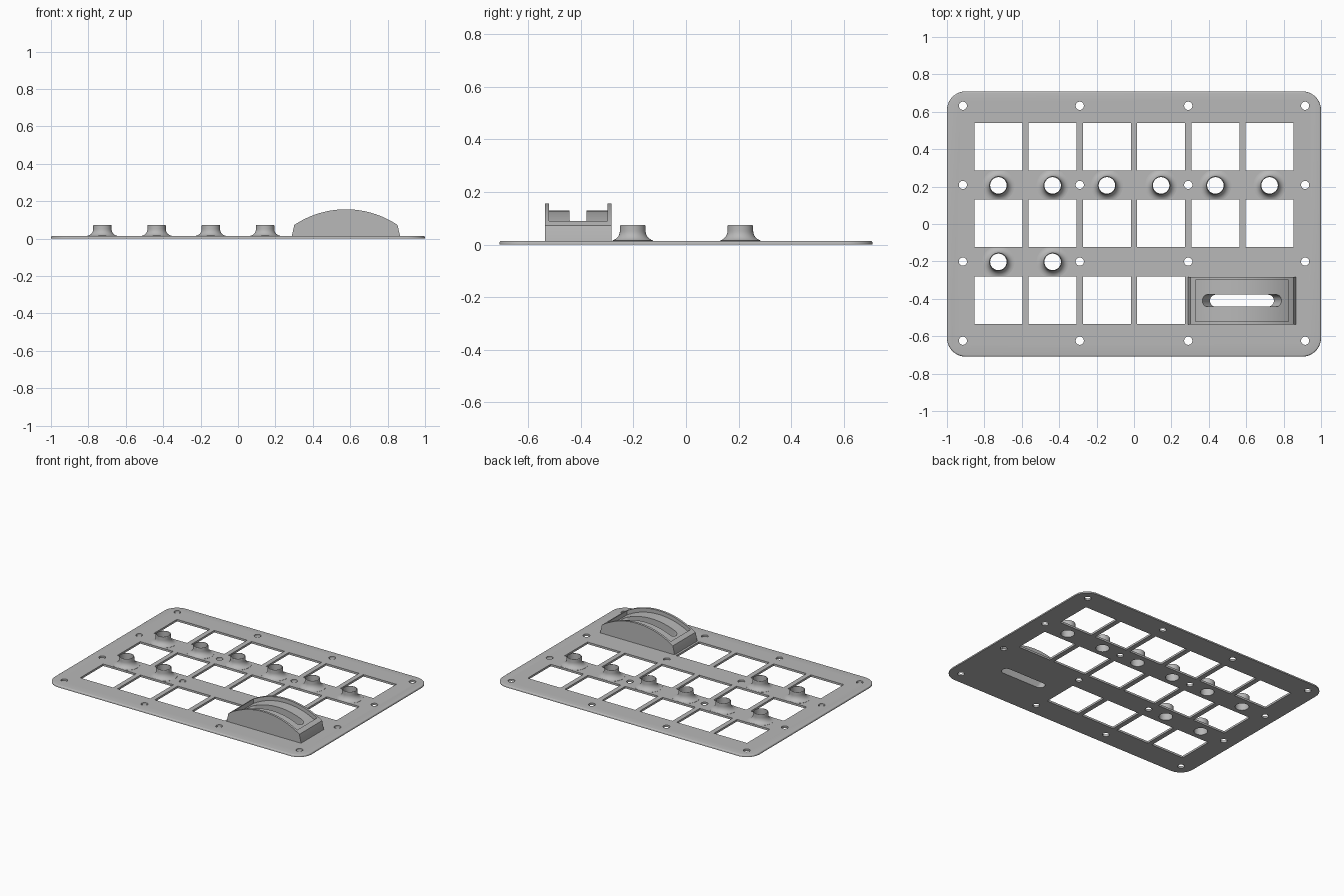
import bpy, bmesh
from math import sin, cos, pi, tan, radians, sqrt, asin

if "Cube" in bpy.data.objects:
    bpy.data.objects.remove(bpy.data.objects["Cube"], do_unlink=True)

grey = bpy.data.materials.new("light grey")
grey.use_nodes = True
colour = (0.48, 0.48, 0.48, 1)
grey.diffuse_color = colour
grey.node_tree.nodes["Principled BSDF"].inputs["Base Color"].default_value = colour


def make(name, bm):
    bmesh.ops.recalc_face_normals(bm, faces=bm.faces)
    mesh = bpy.data.meshes.new(name)
    bm.to_mesh(mesh)
    bm.free()
    mesh.materials.append(grey)
    ob = bpy.data.objects.new(name, mesh)
    bpy.context.collection.objects.link(ob)
    return ob


def loft(bm, rings):
    """Skin a stack of equal-sized point rings and cap both ends."""
    vs = [[bm.verts.new(p) for p in ring] for ring in rings]
    n = len(vs[0])
    for a, b in zip(vs, vs[1:]):
        for i in range(n):
            bm.faces.new((a[i], a[(i + 1) % n], b[(i + 1) % n], b[i]))
    bm.faces.new(vs[0][::-1])
    bm.faces.new(vs[-1])


def rounded(cx, cy, hx, hy, r, z, steps=12):
    """Outline of a rounded rectangle at height z."""
    pts = []
    for q, (sx, sy) in enumerate([(1, 1), (-1, 1), (-1, -1), (1, -1)]):
        for i in range(steps + 1):
            a = (q + i / steps) * pi / 2
            pts.append((cx + sx * (hx - r) + r * cos(a), cy + sy * (hy - r) + r * sin(a), z))
    return pts


def circle(cx, cy, r, z, n=32):
    return [(cx + r * cos(2 * pi * i / n), cy + r * sin(2 * pi * i / n), z) for i in range(n)]


def cut(ob, bm):
    """Subtract the cutter mesh from the object and discard the cutter."""
    cutter = make("cutter", bm)
    cutter.hide_render = True
    mod = ob.modifiers.new("cut", "BOOLEAN")
    mod.operation, mod.solver, mod.object = "DIFFERENCE", "EXACT", cutter
    dg = bpy.context.evaluated_depsgraph_get()
    mesh = bpy.data.meshes.new_from_object(ob.evaluated_get(dg))
    ob.modifiers.clear()
    ob.data = mesh
    bpy.data.objects.remove(cutter, do_unlink=True)


def smooth(ob):
    bpy.ops.object.select_all(action="DESELECT")
    ob.select_set(True)
    bpy.context.view_layer.objects.active = ob
    bpy.ops.object.shade_smooth_by_angle(angle=radians(30))


THICK = 0.014
COLUMNS = [-0.725 + 0.29 * i for i in range(6)]
HX, HY = 0.577, -0.41          # housing centre
ARC_Z, ARC_R = -0.34, 0.497    # centre height and radius of the housing arc
SLOPE = tan(radians(26.7))     # slot ends point at the arc centre
collars = [(x, 0.2065) for x in COLUMNS] + [(x, -0.2025) for x in COLUMNS[:2]]


def slot_cutter(bm):
    rings = []
    for z in (-0.02, 0.2):
        rings.append(rounded(HX, HY, SLOPE * (z - ARC_Z), 0.032, 0.0319, z))
    loft(bm, rings)


# Base plate with a rounded upper rim
bm = bmesh.new()
rings = [rounded(0, 0, 1, 0.709, 0.1, 0)]
for i in range(5):
    a = i / 4 * pi / 2
    inset = 0.008 * (1 - cos(a))
    rings.append(rounded(0, 0, 1 - inset, 0.709 - inset, 0.1 - inset, THICK - 0.008 + 0.008 * sin(a)))
loft(bm, rings)
plate = make("base_plate", bm)

# Windows, screw holes, collar holes and slot through the plate
bm = bmesh.new()
for row, y in enumerate((0.413, 0.004, -0.4075)):
    for x in COLUMNS[:4 if row == 2 else 6]:
        loft(bm, [[(x + sx * 0.128, y + sy * 0.1275, z) for sx, sy in
                   ((1, 1), (-1, 1), (-1, -1), (1, -1))] for z in (-0.1, 0.1)])
holes = [(x, y, 0.022) for x in (-0.915, -0.29, 0.29, 0.915) for y in (0.632, 0.209, -0.201, -0.624)]
for x, y, r in holes + [(x, y, 0.044) for x, y in collars]:
    loft(bm, [circle(x, y, r, -0.1), circle(x, y, r, 0.1)])
slot_cutter(bm)
cut(plate, bm)
smooth(plate)

# Flared collars, flattened where they meet the window edges
profile = [(0.044, 0.002), (0.044, 0.074), (0.047, 0.074), (0.049, 0.071), (0.049, 0.052)]
for i in range(1, 9):
    a = i / 8 * pi / 2
    profile.append((0.049 + 0.037 * (1 - cos(a)), 0.052 - 0.037 * sin(a)))
profile.append((0.086, 0.002))
for number, (cx, cy) in enumerate(collars, 1):
    bm = bmesh.new()
    rings = [[bm.verts.new((x, cy + max(-0.0765, min(0.0765, y - cy)), z))
              for x, y, z in circle(cx, cy, r, h, 48)] for r, h in profile]
    for a, b in zip(rings, rings[1:] + rings[:1]):
        for i in range(48):
            j = (i + 1) % 48
            bm.faces.new((a[i], a[j], b[j], b[i]))
    smooth(make(f"collar_{number}", bm))


def arc(radius, half, steps=40):
    """Points over the arc from one side to the other."""
    end = asin(half / radius)
    angles = [end * (2 * i / steps - 1) for i in range(steps + 1)]
    return [(HX + radius * sin(a), ARC_Z + radius * cos(a)) for a in angles]


def extrude(bm, outline, y0, y1):
    loft(bm, [[(x, y, z) for x, z in outline] for y in (y0, y1)])


# Arched housing with a sunken curved track and a slot
bm = bmesh.new()
outline = [(HX - 0.289, 0.004), (HX - 0.289, 0.016)] + arc(ARC_R, 0.276)
extrude(bm, outline + [(HX + 0.289, 0.016), (HX + 0.289, 0.004)], HY - 0.1265, HY + 0.1265)
housing = make("arched_housing", bm)

bm = bmesh.new()
extrude(bm, arc(ARC_R - 0.027, 0.248) + [(HX + 0.248, 0.3), (HX - 0.248, 0.3)], HY - 0.111, HY + 0.111)
cut(housing, bm)
bm = bmesh.new()
slot_cutter(bm)
cut(housing, bm)
smooth(housing)
